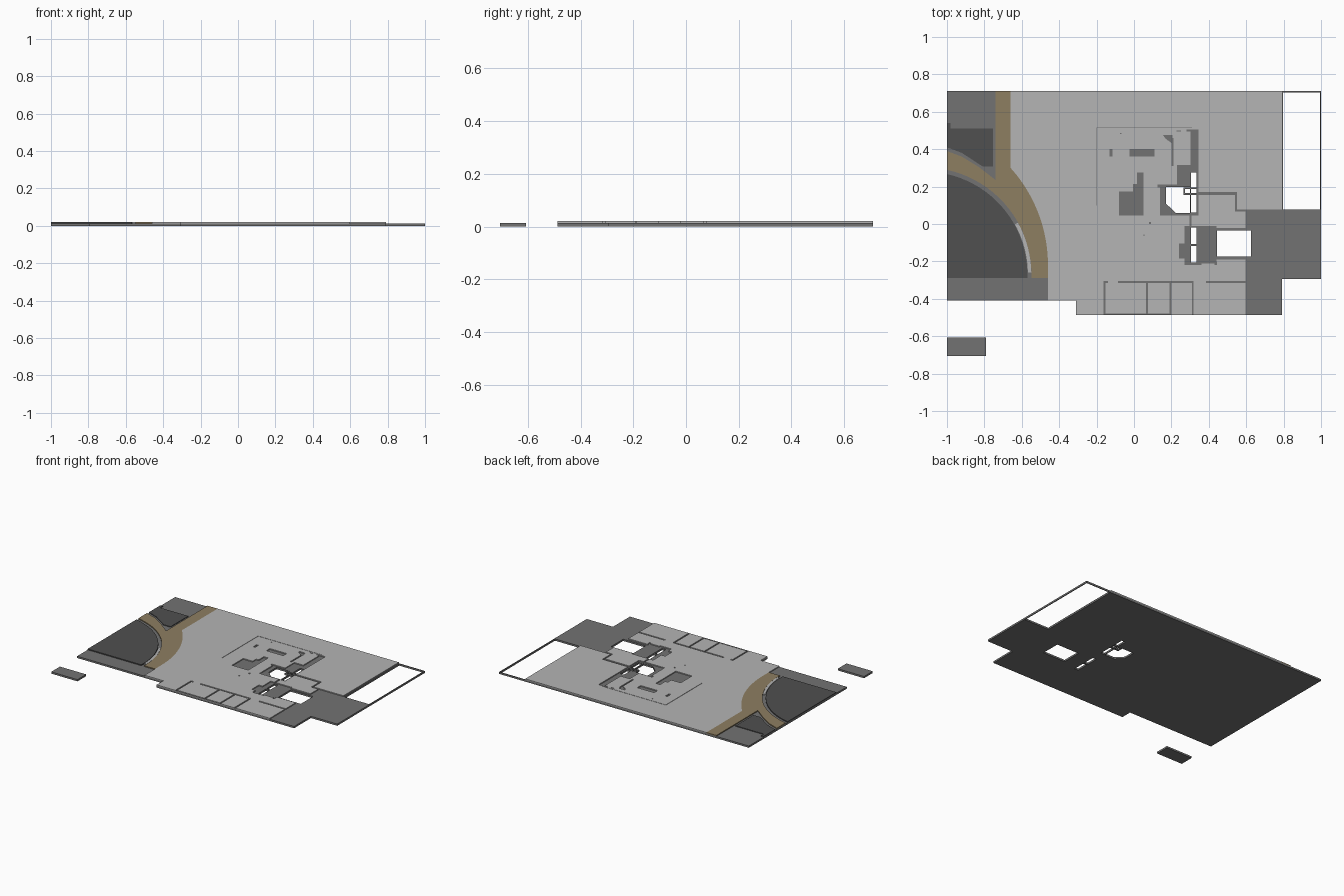
import bpy, bmesh, math

if "Cube" in bpy.data.objects:
    bpy.data.objects.remove(bpy.data.objects["Cube"])

Z1, Z2 = 0.013, 0.020   # structural slab top, floor finish top


def mat(name, c):
    m = bpy.data.materials.new(name)
    m.diffuse_color = (*c, 1)
    m.use_nodes = True
    m.node_tree.nodes["Principled BSDF"].inputs["Base Color"].default_value = m.diffuse_color
    return m


CONCRETE = mat("concrete", (0.17, 0.17, 0.17))
TILE = mat("pale_tile", (0.46, 0.46, 0.46))
CARPET = mat("dark_carpet", (0.08, 0.08, 0.08))
WOOD = mat("wood", (0.27, 0.21, 0.12))


def prism(name, pts, z0, z1, m=None):
    """Extrude a plan outline between two heights."""
    bm = bmesh.new()
    f = bm.faces.new([bm.verts.new((x, y, z0)) for x, y in pts])
    top = bmesh.ops.extrude_face_region(bm, geom=[f])["geom"]
    bmesh.ops.translate(bm, vec=(0, 0, z1 - z0),
                        verts=[v for v in top if isinstance(v, bmesh.types.BMVert)])
    bmesh.ops.recalc_face_normals(bm, faces=bm.faces)
    me = bpy.data.meshes.new(name)
    bm.to_mesh(me)
    bm.free()
    ob = bpy.data.objects.new(name, me)
    bpy.context.collection.objects.link(ob)
    if m:
        me.materials.append(m)
    return ob


def rect(x0, x1, y0, y1):
    return [(x0, y0), (x1, y0), (x1, y1), (x0, y1)]


def arc(cx, cy, r, a0, a1, n=20):
    return [(cx + r * math.cos(a0 + (a1 - a0) * i / n),
             cy + r * math.sin(a0 + (a1 - a0) * i / n)) for i in range(n + 1)]


def cut(ob, outlines):
    """Cut plan openings through a part, then delete the cutters."""
    cutters = []
    for pts in outlines:
        c = prism("cutter", pts, -0.1, 0.1)
        c.hide_render = True
        cutters.append(c)
        b = ob.modifiers.new("opening", 'BOOLEAN')
        b.operation, b.solver, b.object = 'DIFFERENCE', 'EXACT', c
    dg = bpy.context.evaluated_depsgraph_get()
    me = bpy.data.meshes.new_from_object(ob.evaluated_get(dg))
    ob.modifiers.clear()
    ob.data = me
    for c in cutters:
        bpy.data.objects.remove(c)


# Openings through slab and finish: lift shafts, stair well, service void
shafts = [
    rect(.305, .335, .062, .275),
    rect(.305, .335, -.205, -.118),
    rect(.305, .335, -.106, -.020),
    rect(.445, .625, -.175, -.035),
    [(.17, .197), (.17, .11), (.222, .06), (.299, .06), (.299, .197)],
]

# Structural slab with the open frame on the right
slab = prism("slab", [(-1, .71), (-1, -.41), (-.31, -.41), (-.31, -.487), (.79, -.487),
                      (.79, -.294), (1, -.294), (1, .71)], 0, Z1, CONCRETE)
cut(slab, shafts + [rect(.797, .994, .078, .704)])
prism("detached_slab", rect(-1, -.79, -.706, -.607), 0, Z1, CONCRETE)

# Beams crossing the stair well
for i, r in enumerate([(.265, .345, .187, .196), (.265, .345, .154, .165),
                       (.265, .273, .16, .19)]):
    prism(f"stair_beam_{i}", rect(*r), 0, Z1, CONCRETE)

# Pale floor finish, curved along the wood walkway
OC, OR = (-1.236, -.22), .776
a_top = math.asin(.52 / OR)
outer = arc(*OC, OR, a_top, 0)
floor = prism("floor_finish",
              [(-.66, .71)] + outer + [(-.46, -.41), (-.31, -.41), (-.31, -.487), (.595, -.487),
                                       (.595, .077), (.79, .077), (.79, .71)], Z1, Z2, TILE)

# Bare-slab rooms, columns and wall strips left out of the finish
gaps = [
    (-.13, -.115, .36, .40), (-.025, .11, .36, .40),
    (-.08, .05, .045, .175), (.015, .05, .17, .275), (-.005, .05, .17, .215),
    (.302, .345, .17, .505), (.23, .345, .195, .315), (.2, .21, .31, .46),
    (.228, .25, .495, .501), (.28, .31, .495, .505),
    (.125, .345, .195, .21), (.14, .345, .045, .205),
    (.27, .44, -.21, -.01), (.24, .28, -.185, -.105), (.27, .36, -.22, -.2),
    (.43, .445, -.22, -.2), (.298, .308, -.02, .06),
    (.34, .55, .155, .17), (.54, .55, .066, .17), (.54, .6, .066, .077),
    (.44, .597, -.19, -.022),
    (-.075, -.068, .48, .487), (.08, .09, 0, .012), (.05, .056, -.065, -.057),
    (-.2, -.197, .10, .515), (-.2, .31, .512, .515),
]
# Partition strips of the front rooms
gaps += [(-.16, -.14, -.315, -.305), (-.085, .315, -.315, -.305),
         (.385, .598, -.315, -.305), (-.16, .2, -.486, -.478), (.585, .598, -.28, -.02)][:4]
gaps += [(x - .005, x + .005, -.486, -.306) for x in (-.157, .07, .195, .314)]
cut(floor, [rect(*g) for g in gaps] + [[(.155, .475), (.17, .455), (.205, .43), (.205, .475)]])
prism("void_side_finish", rect(.44, .445, -.175, -.035), 0, Z1, CONCRETE)

# Stage carpet: quarter disc on the left edge
SC = (-1.12, -.27)


def stage_arc(r):
    return arc(*SC, r, math.acos(.12 / r), math.asin(-.02 / r))


prism("stage_carpet", [(-1, -.29)] + stage_arc(.55), Z1, Z2, CARPET)

# Wood walkway around the stage with the straight aisle to the back
prism("wood_walkway",
      [(-1, .39), (-.92, .36), (-.83, .305), (-.74, .235), (-.74, .71), (-.66, .71)]
      + outer + [(-.46, -.29)] + stage_arc(.572)[::-1], Z1, Z2, WOOD)

# Rear left carpet above the walkway
prism("rear_carpet", [(-1, .51), (-1, .41), (-.92, .38), (-.81, .308), (-.755, .308),
                      (-.755, .51)], Z1, Z2 - .002, CARPET)
prism("rear_carpet_tab", rect(-1, -.98, .51, .54), Z1, Z2 - .002, CARPET)

# Pale crescent step at the stage rim
a0, a1 = math.radians(29), math.radians(1)
prism("stage_step", arc(*SC, .571, a0, a1, 10) + arc(*SC, .553, a1, a0, 10), Z1, Z2, TILE)
